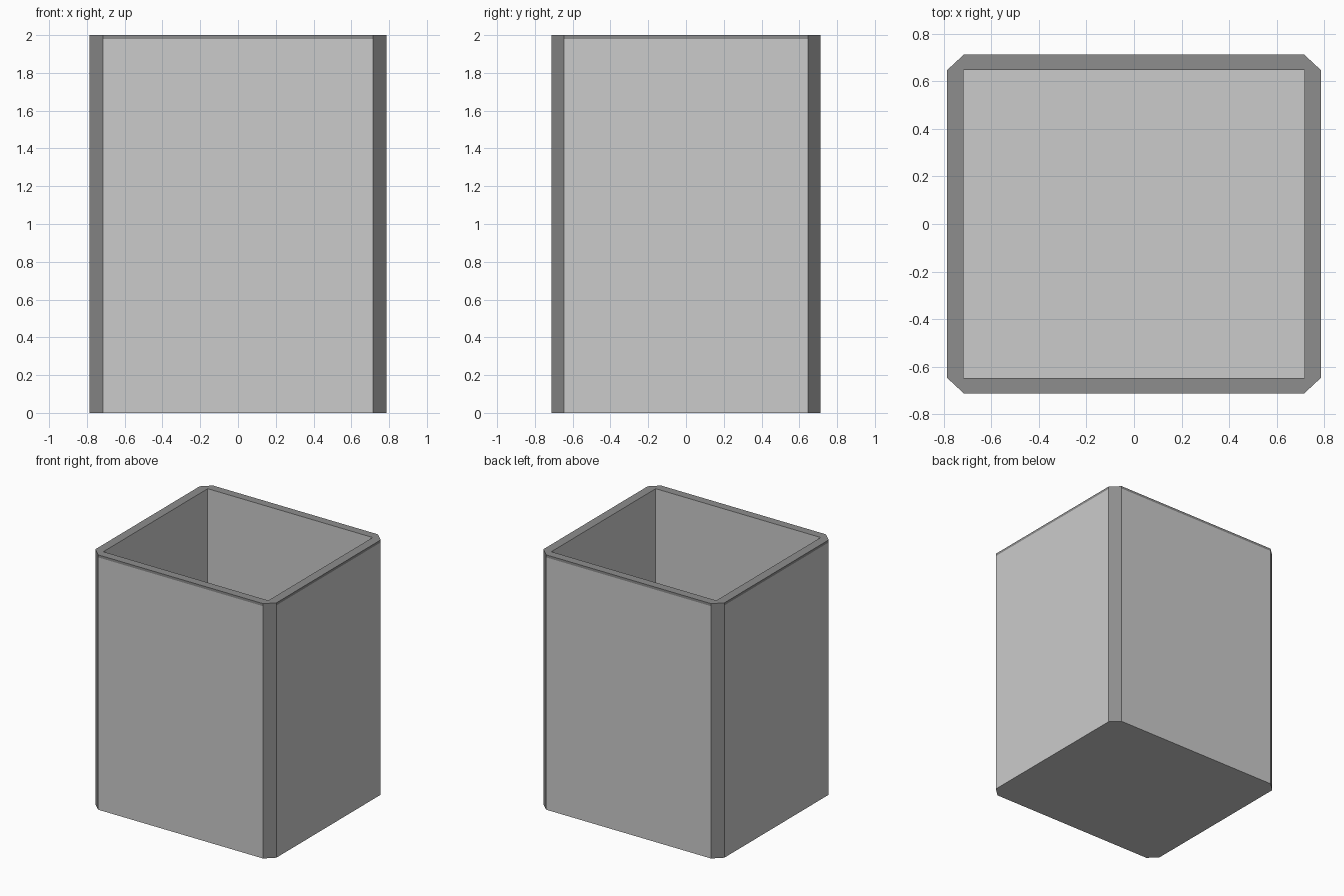
import bpy, bmesh

if "Cube" in bpy.data.objects:
    bpy.data.objects.remove(bpy.data.objects["Cube"])

OX, OY = 0.786, 0.712      # outer half sizes
IX, IY = 0.716, 0.647      # inner half sizes, also where the corner chamfers start
H, BAND, FLOOR = 2.0, 1.98, 0.05

dark = bpy.data.materials.new("dark_trim")
dark.diffuse_color = (0.27, 0.27, 0.27, 1)
dark.use_nodes = True
dark.node_tree.nodes["Principled BSDF"].inputs["Base Color"].default_value = dark.diffuse_color
light = bpy.data.materials.new("light_panel")
light.diffuse_color = (0.8, 0.8, 0.8, 1)
light.use_nodes = True
light.node_tree.nodes["Principled BSDF"].inputs["Base Color"].default_value = light.diffuse_color

bm = bmesh.new()


def ring(points, z):
    return [bm.verts.new((x, y, z)) for x, y in points]


def face(verts, trim=False):
    f = bm.faces.new(verts)
    f.material_index = 1 if trim else 0


# Chamfered outline, counter-clockwise: even edges are sides, odd edges are corners
outline = [(-IX, -OY), (IX, -OY), (OX, -IY), (OX, IY),
           (IX, OY), (-IX, OY), (-OX, IY), (-OX, -IY)]
opening = [(-IX, -IY), (IX, -IY), (IX, IY), (-IX, IY)]

base, band, top = (ring(outline, z) for z in (0, BAND, H))
mouth, floor = ring(opening, H), ring(opening, FLOOR)

# Outer side panels, dark corner strips and dark top band
for i in range(8):
    j = (i + 1) % 8
    face([base[i], base[j], band[j], band[i]], trim=i % 2 == 1)
    face([band[i], band[j], top[j], top[i]], trim=True)

# Dark rim and light inner walls
for k in range(4):
    n = (k + 1) % 4
    a, b, c = 2 * k, 2 * k + 1, (2 * k + 2) % 8
    face([top[a], top[b], mouth[n], mouth[k]], trim=True)
    face([top[b], top[c], mouth[n]], trim=True)
    face([mouth[k], mouth[n], floor[n], floor[k]])

# Inside floor and underside
face(floor)
face(base[::-1])

bmesh.ops.recalc_face_normals(bm, faces=bm.faces)
mesh = bpy.data.meshes.new("open_bin")
bm.to_mesh(mesh)
bm.free()
mesh.materials.append(light)
mesh.materials.append(dark)
obj = bpy.data.objects.new("open_bin", mesh)
bpy.context.collection.objects.link(obj)
